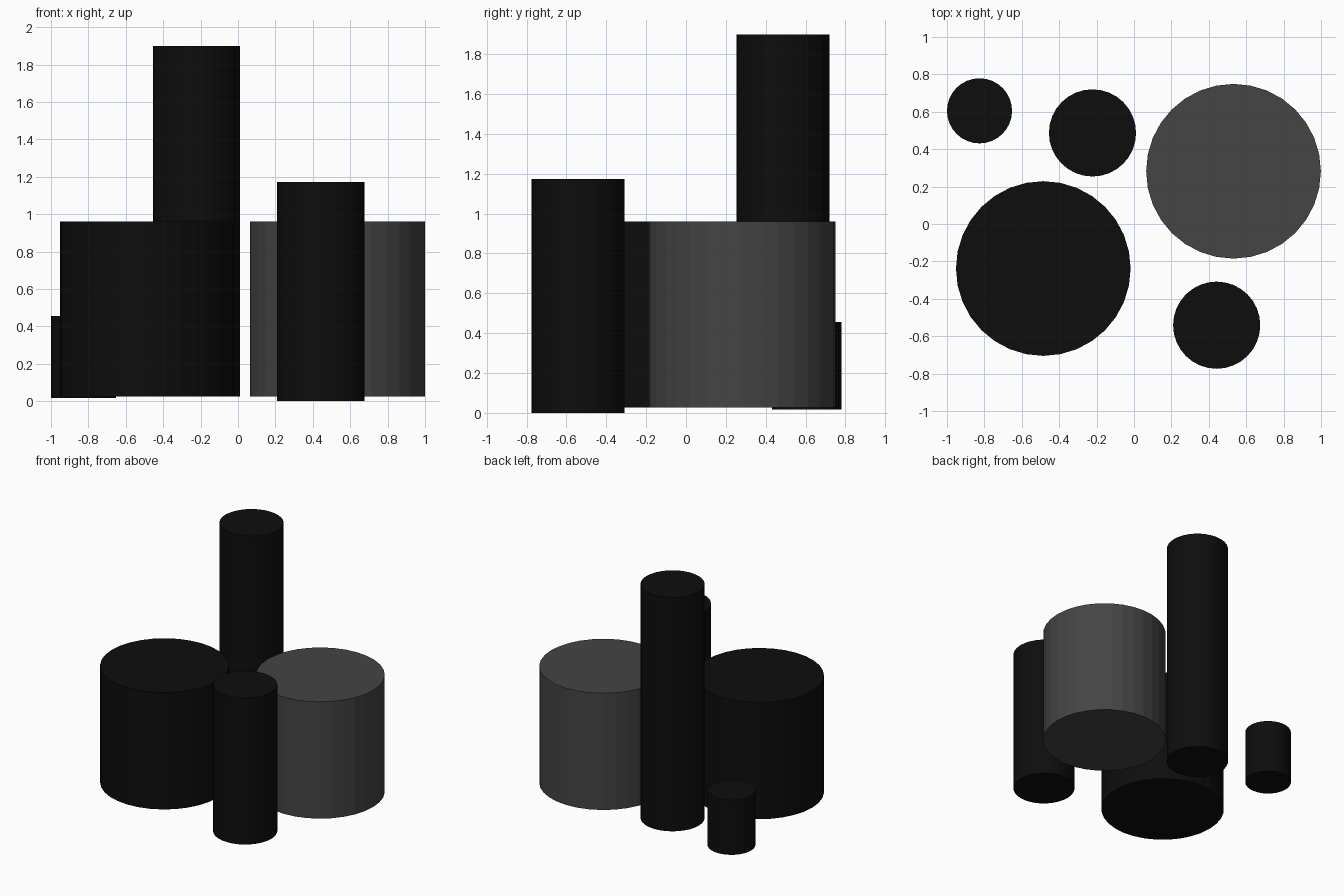
import bpy

cube = bpy.data.objects.get("Cube")
if cube:
    bpy.data.objects.remove(cube, do_unlink=True)


def make_material(name, value):
    mat = bpy.data.materials.new(name)
    mat.use_nodes = True
    color = (value, value, value, 1)
    mat.diffuse_color = color
    mat.node_tree.nodes["Principled BSDF"].inputs["Base Color"].default_value = color
    return mat


black = make_material("near black", 0.004)
grey = make_material("dark grey", 0.058)


def upright_cylinder(name, x, y, radius, bottom, top, mat):
    bpy.ops.mesh.primitive_cylinder_add(
        vertices=32, radius=radius, depth=top - bottom,
        location=(x, y, (bottom + top) / 2))
    obj = bpy.context.object
    obj.name = name
    obj.data.materials.append(mat)


# Two wide drums
upright_cylinder("wide_drum_left", 0.532, 0.282, 0.467, 0.026, 0.961, grey)
upright_cylinder("wide_drum_right", -0.485, -0.238, 0.467, 0.026, 0.961, black)

# Narrow columns of three heights
upright_cylinder("tall_column", -0.222, 0.487, 0.233, 0.026, 1.898, black)
upright_cylinder("front_column", 0.442, -0.541, 0.233, 0.0, 1.173, black)
upright_cylinder("short_column", -0.826, 0.605, 0.174, 0.017, 0.455, black)
